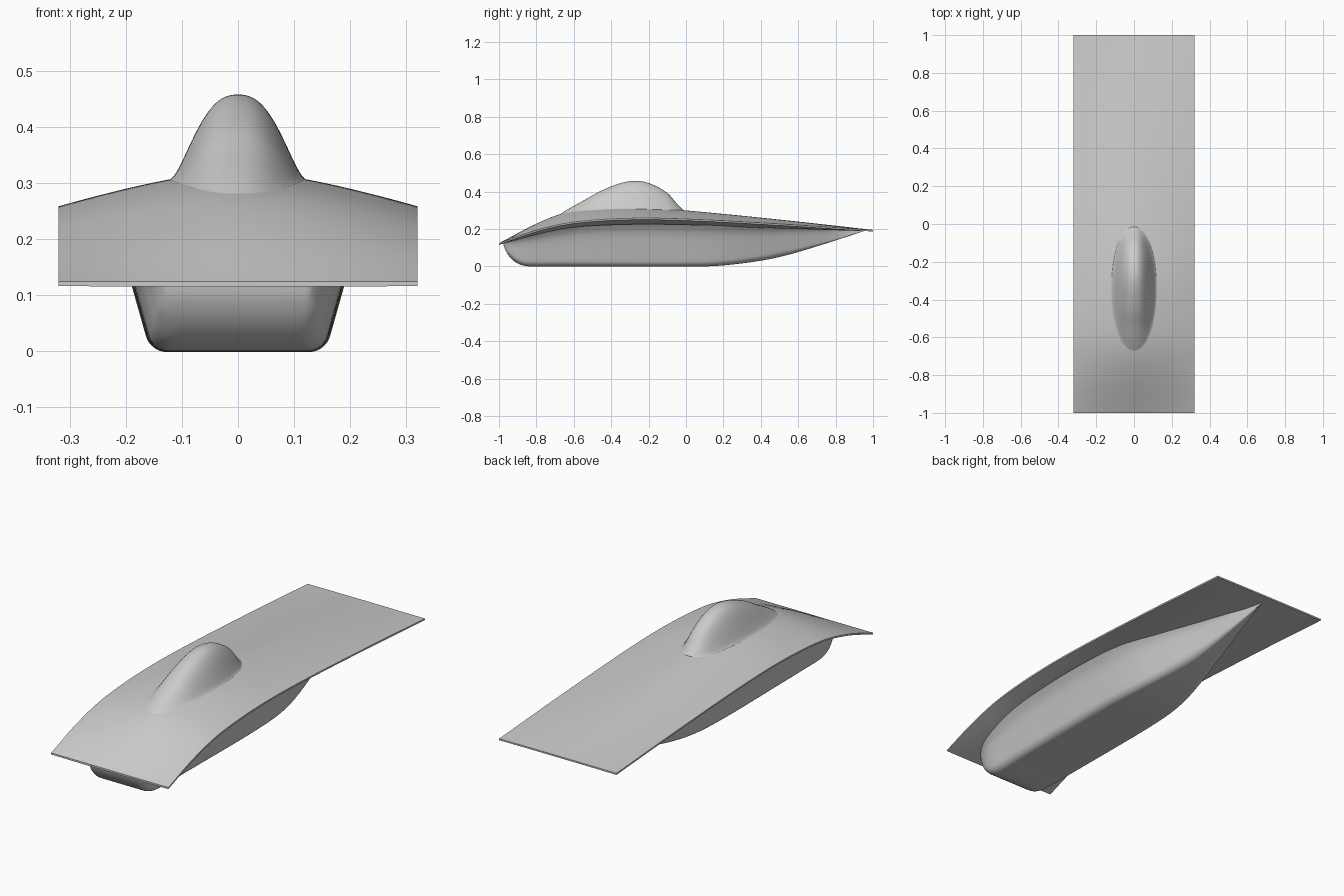
import bpy, bmesh, math

if "Cube" in bpy.data.objects:
    bpy.data.objects.remove(bpy.data.objects["Cube"])


def curve(*pts):
    """Smooth function through (position, value) pairs."""
    n = len(pts)
    slope = []
    for i in range(n):
        a, b = pts[max(i - 1, 0)], pts[min(i + 1, n - 1)]
        slope.append((b[1] - a[1]) / (b[0] - a[0]))

    def f(t):
        t = min(max(t, pts[0][0]), pts[-1][0])
        i = 0
        while i < n - 2 and t > pts[i + 1][0]:
            i += 1
        (x0, a), (x1, b) = pts[i], pts[i + 1]
        d = x1 - x0
        s = (t - x0) / d
        return (a * (2*s**3 - 3*s*s + 1) + b * (3*s*s - 2*s**3)
                + d * slope[i] * (s**3 - 2*s*s + s) + d * slope[i + 1] * (s**3 - s*s))
    return f


def loft(name, rings, closed=True, angle=40):
    """Skin a row of equal-length rings into one smooth object."""
    bm = bmesh.new()
    vs = [[bm.verts.new(p) for p in r] for r in rings]
    n = len(rings[0])
    for a, b in zip(vs, vs[1:]):
        for i in range(n if closed else n - 1):
            j = (i + 1) % n
            bm.faces.new((a[i], a[j], b[j], b[i]))
    if closed:
        bm.faces.new(vs[0])
        bm.faces.new(vs[-1])
    bmesh.ops.remove_doubles(bm, verts=bm.verts, dist=1e-5)
    bmesh.ops.recalc_face_normals(bm, faces=bm.faces)
    if not closed and sum(f.normal.z for f in bm.faces) < 0:
        bmesh.ops.reverse_faces(bm, faces=bm.faces)
    me = bpy.data.meshes.new(name)
    bm.to_mesh(me)
    bm.free()
    ob = bpy.data.objects.new(name, me)
    bpy.context.collection.objects.link(ob)
    bpy.context.view_layer.objects.active = ob
    ob.select_set(True)
    bpy.ops.object.shade_smooth_by_angle(angle=math.radians(angle))
    ob.select_set(False)
    return ob


def span(a, b, n):
    return [a + (b - a) * i / n for i in range(n + 1)]


# Long profiles of the deck: centre ridge, outer edge and underside
HALF = 0.32
ridge = curve((-1, .124), (-.8, .228), (-.66, .283), (-.5, .311), (-.3, .321),
              (0, .299), (.5, .25), (1, .195))
edge = curve((-1, .124), (-.8, .193), (-.6, .237), (-.3, .257), (0, .253),
             (.5, .227), (1, .194))
under = curve((-1, .115), (-.85, .155), (-.6, .203), (-.3, .219), (0, .217),
              (.5, .203), (1, .187))


def deck_top(x, y):
    return edge(y) + (ridge(y) - edge(y)) * (1 - (abs(x) / HALF) ** 1.5)


def deck_bottom(x, y):
    t = min(max((abs(x) - .17) / (HALF - .17), 0), 1)
    return under(y) + (edge(y) - .008 - under(y)) * t ** 1.3


# Deck: a thin roof-like wing
xs = span(-HALF, HALF, 40)
loft("deck", [[(x, y, deck_top(x, y)) for x in xs]
              + [(x, y, deck_bottom(x, y)) for x in reversed(xs)]
              for y in span(-1, 1, 100)])

# Canopy: teardrop bubble that fairs into the deck
rise = curve((-.67, 0), (-.55, .045), (-.45, .09), (-.3, .134), (-.2, .129),
             (-.1, .084), (-.05, .033), (-.015, 0))
rings = []
for a in span(0, math.pi, 60):
    y = -.3425 - .3275 * math.cos(a)
    w = .12 * math.sin(a) ** .9 if 0 < a < math.pi - 1e-6 else 0
    ring = []
    for u in span(-1, 1, 48):
        bump = (1 - abs(u) ** 2.6) ** 1.6
        ring.append((w * u, y, deck_top(w * u, y) + rise(y) * bump + .0005))
    rings.append(ring)
loft("canopy", rings, closed=False, angle=180)

# Hull: flat-bottomed body, blunt at the nose and tapering to a point at the tail
keel = curve((-.975, .112), (-.96, .075), (-.93, .037), (-.89, .011), (-.84, 0),
             (-.7, 0), (.1, 0), (.3, .016), (.5, .05), (.7, .107), (.95, .188))
width = curve((-.975, .125), (-.95, .142), (-.9, .155), (-.8, .162), (-.5, .165),
              (0, .163), (.2, .145), (.4, .105), (.6, .06), (.8, .022), (.95, 0))
rings = []
for y in span(-.975, -.84, 14) + span(-.84, .95, 70)[1:]:
    z0, wb, zt = keel(y), width(y), under(y) + .006
    h = max(zt - z0, .0001)
    r = min(.04, wb * .5, h * .4)
    half = [(wb * .35, z0), (wb * .6, z0)]
    half += [(wb - r + r * math.sin(a), z0 + r - r * math.cos(a))
             for a in span(0, math.radians(73), 8)]
    x1, z1 = half[-1]
    for t in span(0, 1, 8)[1:]:
        flare = .3 * (h - r) * t + .02 * min(h / .2, 1) * t ** 8
        half.append((x1 + flare * min(wb / .03, 1), z1 + (zt - z1) * t))
    rings.append([(-x, y, z) for x, z in reversed(half)] + [(0, y, z0)]
                 + [(x, y, z) for x, z in half])
loft("hull", rings, angle=50)
